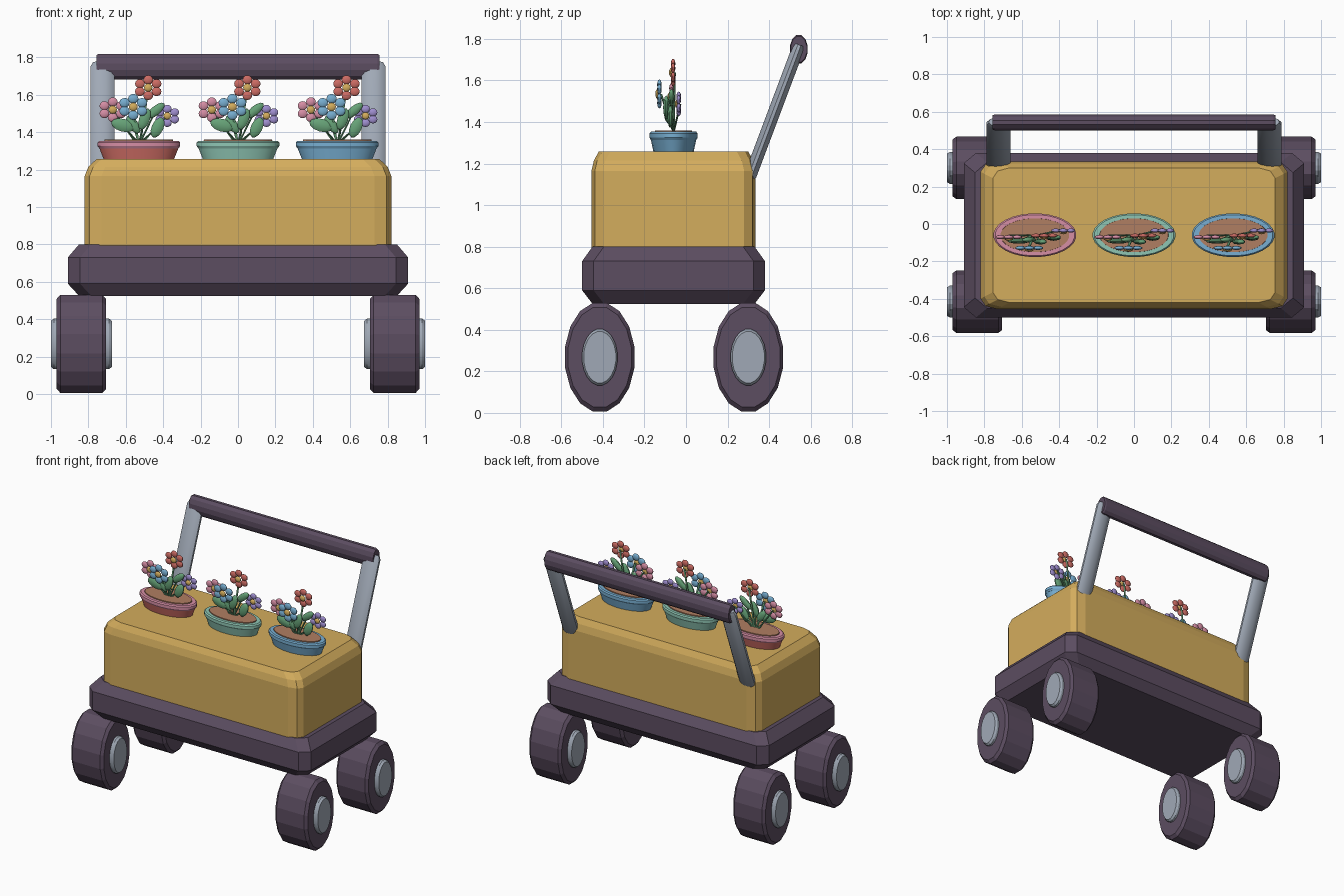
import bpy, bmesh, math
from mathutils import Matrix, Vector

if "Cube" in bpy.data.objects:
    bpy.data.objects.remove(bpy.data.objects["Cube"])


def mat(name, r, g, b):
    m = bpy.data.materials.new(name)
    lin = [((c / 255 + 0.055) / 1.055) ** 2.4 for c in (r, g, b)]
    m.diffuse_color = (*lin, 1)
    m.use_nodes = True
    m.node_tree.nodes["Principled BSDF"].inputs["Base Color"].default_value = m.diffuse_color
    return m


DARK = mat("dark plum", 92, 77, 97)
YELLOW = mat("warm yellow", 212, 173, 93)
STEEL = mat("steel grey", 160, 169, 182)
CORAL = mat("coral red", 205, 108, 100)
PINK = mat("pink", 214, 142, 165)
MINT = mat("mint", 143, 198, 180)
BLUE = mat("sky blue", 120, 175, 210)
SOIL = mat("soil brown", 176, 126, 98)
GREEN = mat("leaf green", 103, 163, 120)
PURPLE = mat("lilac", 160, 143, 208)


def finish(name, bm, mats, smooth=None):
    bmesh.ops.recalc_face_normals(bm, faces=bm.faces)
    me = bpy.data.meshes.new(name)
    bm.to_mesh(me)
    bm.free()
    for m in mats:
        me.materials.append(m)
    ob = bpy.data.objects.new(name, me)
    bpy.context.collection.objects.link(ob)
    if smooth:
        bpy.ops.object.select_all(action='DESELECT')
        ob.select_set(True)
        bpy.context.view_layer.objects.active = ob
        bpy.ops.object.shade_smooth_by_angle(angle=math.radians(smooth))
    return ob


def loft(bm, rings, mi=0):
    """Skin a list of equal-length point rings and cap both ends."""
    vs = [[bm.verts.new(p) for p in r] for r in rings]
    n = len(vs[0])
    faces = [bm.faces.new((a[i], a[(i + 1) % n], b[(i + 1) % n], b[i]))
             for a, b in zip(vs, vs[1:]) for i in range(n)]
    faces += [bm.faces.new(vs[0][::-1]), bm.faces.new(vs[-1])]
    for f in faces:
        f.material_index = mi


def round_rect(hx, hy, cy, z, rx, ry, seg):
    pts = []
    for q, (sx, sy) in enumerate([(1, 1), (-1, 1), (-1, -1), (1, -1)]):
        for k in range(seg + 1):
            a = math.pi / 2 * (q + k / seg)
            pts.append((sx * (hx - rx) + rx * math.cos(a),
                        cy + sy * (hy - ry) + ry * math.sin(a), z))
    return pts


def ellipse(c, ax, ay, n):
    c, ax, ay = Vector(c), Vector(ax), Vector(ay)
    return [c + ax * math.cos(2 * math.pi * (i + .5) / n)
            + ay * math.sin(2 * math.pi * (i + .5) / n) for i in range(n)]


# chassis tray
bm = bmesh.new()
loft(bm, [round_rect(hx, hy, -.06, z, .065, .055, 1) for hx, hy, z in
          [(.85, .39, .525), (.91, .44, .59), (.91, .44, .73), (.85, .39, .80)]])
finish("chassis", bm, [DARK])

# cargo box
bm = bmesh.new()
loft(bm, [round_rect(hx, hy, -.06, z, .09, .055, 2) for hx, hy, z in
          [(.82, .395, .79), (.82, .395, 1.165), (.80, .383, 1.215), (.755, .36, 1.257)]])
finish("cargo_box", bm, [YELLOW])

# wheels and hubs
for sx in (-1, 1):
    for cy, end in ((-.415, "front"), (.30, "back")):
        side = "left" if sx < 0 else "right"
        for part, prof, m, n in (
                ("wheel", [(.705, .155, .245), (.725, .17, .267), (.95, .17, .267), (.97, .155, .245)], DARK, 16),
                ("hub", [(.675, .078, .125), (.69, .086, .137), (.985, .086, .137), (1.0, .078, .125)], STEEL, 20)):
            bm = bmesh.new()
            loft(bm, [ellipse((sx * x, cy, .268), (0, ry, 0), (0, 0, rz), n)
                      for x, ry, rz in prof])
            finish(f"{end}_{side}_{part}", bm, [m], 20 if part == "hub" else None)

# handle arms: flattened rods leaning back
low, high = Vector((0, .305, 1.13)), Vector((0, .54, 1.755))
d = (high - low).normalized()
across = Vector((0, d.z, -d.y))
for sx in (-1, 1):
    bm = bmesh.new()
    off = Vector((sx * .725, 0, 0))
    loft(bm, [ellipse(off + low + d * t, (.066 * s, 0, 0), across * .031 * s, 12)
              for t, s in ((0, .85), (.015, 1), (.66, 1), (.685, .8))])
    finish("handle_arm_" + ("left" if sx < 0 else "right"), bm, [STEEL], 25)

# handle grip
bm = bmesh.new()
loft(bm, [ellipse((x, .543, 1.75), (0, .044 * s, 0), (0, 0, .071 * s), 12)
          for x, s in ((-.757, .9), (-.745, 1), (.745, 1), (.757, .9))])
finish("handle_grip", bm, [DARK])


def ellipsoid(bm, c, r, tilt, mi, u=10, v=6):
    m = Matrix.Translation(c) @ Matrix.Rotation(tilt, 4, 'Y') @ Matrix.Diagonal((*r, 1))
    vs = bmesh.ops.create_uvsphere(bm, u_segments=u, v_segments=v, radius=1, matrix=m)['verts']
    for f in {f for w in vs for f in w.link_faces}:
        f.material_index = mi


# x offset, y, z, petal material slot, size
BLOOMS = [(.05, -.062, 1.638, 2, .95), (-.03, -.128, 1.535, 3, 1.0),
          (.152, -.035, 1.487, 4, .85), (-.14, -.07, 1.52, 5, .95)]
# x offset, y, z, half width, half length, tilt in degrees
LEAVES = [(-.085, -.09, 1.437, .036, .065, -75), (.10, -.075, 1.425, .033, .058, 25),
          (.03, -.095, 1.47, .03, .06, 20), (.09, -.07, 1.515, .026, .06, 50),
          (-.03, -.085, 1.44, .028, .055, -35)]


def plant(name, cx):
    bm = bmesh.new()
    for bx, y, z, mi, s in BLOOMS:
        # stem
        root, tip = Vector((cx + bx * .15, -.06, 1.35)), Vector((cx + bx, y + .008, z))
        loft(bm, [ellipse(p, (.007, 0, 0), (0, .005, 0), 6) for p in (root, tip)])
        # six petals around a button centre
        for k in range(6):
            a = math.pi / 3 * k
            ellipsoid(bm, (cx + bx + .054 * s * math.sin(a), y, z + .044 * s * math.cos(a)),
                      (.029 * s, .011, .026 * s), 0, mi)
        ellipsoid(bm, (cx + bx, y - .009, z), (.025 * s, .011, .023 * s), 0, 1)
    for lx, y, z, w, l, t in LEAVES:
        ellipsoid(bm, (cx + lx, y, z), (w, .015, l), math.radians(t), 0)
        root, tip = Vector((cx + lx * .1, -.06, 1.35)), Vector((cx + lx, y, z))
        loft(bm, [ellipse(p, (.006, 0, 0), (0, .005, 0), 6) for p in (root, tip)])
    finish(name, bm, [GREEN, YELLOW, CORAL, BLUE, PURPLE, PINK], 50)


# planters
for cx, label, body, rim in ((-.53, "left", CORAL, PINK), (0, "middle", MINT, MINT),
                             (.53, "right", BLUE, BLUE)):
    def ring(rx, ry, z):
        return ellipse((cx, -.06, z), (rx, 0, 0), (0, ry, 0), 28)
    bm = bmesh.new()
    loft(bm, [ring(.185, .095, 1.245), ring(.213, .11, 1.315)], 0)
    loft(bm, [ring(.213, .11, 1.313), ring(.222, .117, 1.325), ring(.222, .117, 1.345),
              ring(.213, .11, 1.353)], 1)
    finish(label + "_pot", bm, [body, rim], 25)
    bm = bmesh.new()
    loft(bm, [ring(.186, .092, 1.33), ring(.184, .09, 1.36)])
    finish(label + "_soil", bm, [SOIL], 25)
    plant(label + "_flowers", cx)
